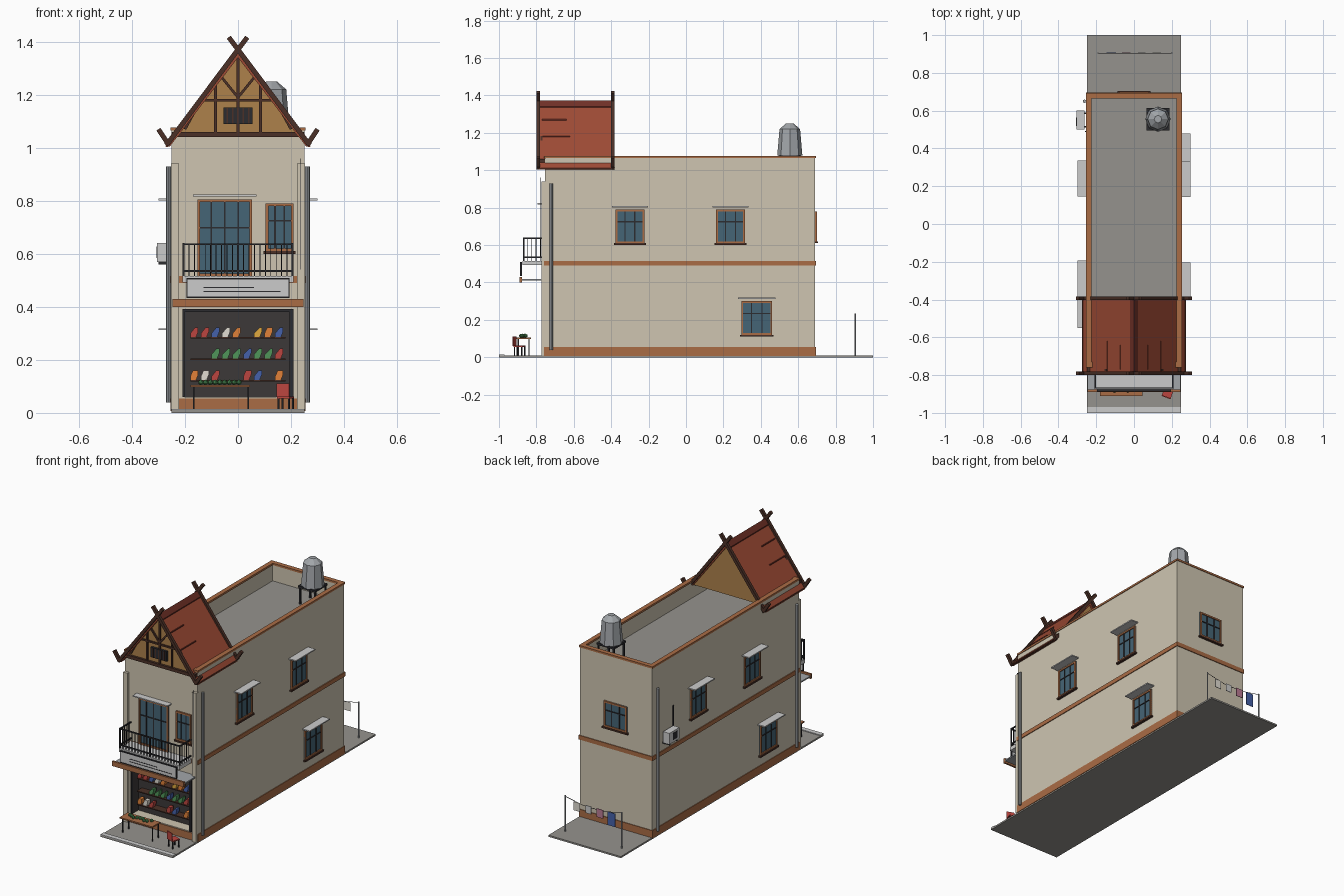
import bpy, bmesh, math, random
from mathutils import Vector, Matrix

if "Cube" in bpy.data.objects:
    bpy.data.objects.remove(bpy.data.objects["Cube"])
random.seed(4)

def mat(name, r, g, b):
    m = bpy.data.materials.new(name)
    m.diffuse_color = (r, g, b, 1)
    m.use_nodes = True
    m.node_tree.nodes["Principled BSDF"].inputs["Base Color"].default_value = m.diffuse_color
    return m

CREAM = mat("cream_plaster", .62, .56, .44)
TERRA = mat("terracotta", .40, .15, .06)
ROOF = mat("roof_red", .34, .07, .035)
RUST = mat("dark_red", .16, .03, .02)
WOOD = mat("dark_wood", .07, .03, .02)
PANEL = mat("gable_wood", .42, .22, .07)
GLASS = mat("glass", .06, .13, .18)
DARK = mat("dark_metal", .025, .025, .03)
INSIDE = mat("shop_inside", .045, .04, .04)
GREY = mat("concrete", .30, .29, .27)
LIGHT = mat("light_grey", .55, .55, .53)
STEEL = mat("steel", .36, .38, .40)
GOODS = [mat("goods_" + n, *c) for n, c in dict(white=(.75, .72, .65), blue=(.06, .12, .4),
         green=(.08, .3, .1), yellow=(.75, .4, .05), red=(.5, .06, .05), orange=(.75, .22, .04)).items()]

def finish(name, bm, m):
    bmesh.ops.recalc_face_normals(bm, faces=bm.faces)
    me = bpy.data.meshes.new(name)
    bm.to_mesh(me)
    bm.free()
    ob = bpy.data.objects.new(name, me)
    bpy.context.collection.objects.link(ob)
    if m:
        me.materials.append(m)
    return ob

def boxes(name, m, *items):
    """Axis boxes (x0, x1, y0, y1, z0, z1) in one object."""
    bm = bmesh.new()
    for x0, x1, y0, y1, z0, z1 in items:
        M = Matrix.Translation(((x0+x1)/2, (y0+y1)/2, (z0+z1)/2)) @ Matrix.Diagonal((abs(x1-x0), abs(y1-y0), abs(z1-z0), 1))
        bmesh.ops.create_cube(bm, size=1, matrix=M)
    return finish(name, bm, m)

def beams(name, m, r, segs, sides=4):
    """Straight bars between point pairs."""
    bm = bmesh.new()
    for a, b in segs:
        a, b = Vector(a), Vector(b)
        rot = (b-a).to_track_quat('Z', 'Y').to_matrix().to_4x4()
        M = Matrix.Translation((a+b)/2) @ rot @ Matrix.Rotation(math.pi/4, 4, 'Z')
        bmesh.ops.create_cone(bm, cap_ends=True, segments=sides, radius1=r, radius2=r, depth=(b-a).length, matrix=M)
    return finish(name, bm, m)

def prism(name, m, pts, y0, y1):
    """xz profile extruded along y."""
    bm = bmesh.new()
    f = bm.faces.new([bm.verts.new((x, y0, z)) for x, z in pts])
    ext = bmesh.ops.extrude_face_region(bm, geom=[f])
    bmesh.ops.translate(bm, vec=(0, y1-y0, 0), verts=[v for v in ext["geom"] if isinstance(v, bmesh.types.BMVert)])
    return finish(name, bm, m)

def on_wall(side, u0, u1, z0, z1, d0, d1):
    """Box on a wall: u along the wall, d outward."""
    if side in "FB":
        s, base = (-1, -.755) if side == "F" else (1, .69)
        return (u0, u1, base+s*d0, base+s*d1, z0, z1)
    s = 1 if side == "R" else -1
    return (s*(.25+d0), s*(.25+d1), u0, u1, z0, z1)

def window(name, side, u, z0, z1, w, panes=2, canopy=.05, sill=True):
    a, b, t = u-w/2, u+w/2, .01
    W = lambda *p: on_wall(side, *p)
    boxes(name+"_glass", GLASS, W(a, b, z0, z1, -.002, .004))
    boxes(name+"_frame", TERRA, W(a, a+t, z0, z1, 0, .01), W(b-t, b, z0, z1, 0, .01),
          W(a, b, z1-t, z1, 0, .01), W(a, b, z0, z0+t, 0, .01))
    bars = [W(a+w*i/panes-.003, a+w*i/panes+.003, z0+t, z1-t, 0, .008) for i in range(1, panes)]
    bars.append(W(a+t, b-t, z0+(z1-z0)*.62, z0+(z1-z0)*.62+.006, 0, .008))
    boxes(name+"_bars", DARK, *bars)
    if sill:
        boxes(name+"_sill", WOOD, W(a-.008, b+.008, z0-.01, z0, 0, .015))
    if canopy:
        boxes(name+"_canopy", LIGHT, W(a-.018, b+.018, z1+.012, z1+.019, 0, canopy))

# ground slab and kerb
boxes("ground_slab", GREY, (-.25, .25, -1, 1, 0, .01))
boxes("kerb", LIGHT, (-.25, .25, -1, -.97, .005, .015))

# body with roof and shop recesses
body = boxes("body", CREAM, (-.25, .25, -.755, .69, .005, 1.068))
cutter = boxes("recess_cutter", None, (-.23, .23, -.735, .67, .96, 1.2), (-.21, .21, -.9, -.68, .06, .39))
cutter.hide_render = True
mod = body.modifiers.new("recess", 'BOOLEAN')
mod.object, mod.operation, mod.solver = cutter, 'DIFFERENCE', 'EXACT'
bpy.context.view_layer.objects.active = body
bpy.ops.object.modifier_apply(modifier=mod.name)
bpy.data.objects.remove(cutter)
boxes("roof_deck", GREY, (-.23, .23, -.735, .67, .955, .964))
def ring(name, z0, z1, out, inn):
    boxes(name, TERRA, (-.25-out, -.25+inn, -.755-out, .69+out, z0, z1), (.25-inn, .25+out, -.755-out, .69+out, z0, z1),
          (-.25, .25, -.755-out, -.755+inn, z0, z1), (-.25, .25, .69-inn, .69+out, z0, z1))
ring("parapet_cap", 1.065, 1.077, .004, .025)
ring("floor_band", .49, .516, .005, .01)
ring("base_band", .008, .055, .004, .01)
for s in (-1, 1):
    boxes("front_pilaster", CREAM, (s*.222, s*.252, -.772, -.75, .01, .94))
pipes = [(.262, -.72), (-.262, -.72), (-.262, .65)]
beams("drain_pipes", STEEL, .009, [((x, y, .04), (x, y, .93)) for x, y in pipes], 8)
beams("front_cable", DARK, .002, [((.235, -.776, .54), (.235, -.776, .96))])

# windows and balcony door
for s, upper, lower in (("R", (-.30, .238), .378), ("L", (-.29, .24), -.45)):
    for u in upper:
        window("upper_window", s, u, .61, .79, .155, 3)
    window("lower_window", s, lower, .12, .30, .165, 3)
window("back_window", "B", 0, .62, .78, .16, 3, canopy=0)
window("balcony_door", "F", -.05, .516, .805, .205, 4, canopy=.04, sill=False)
window("front_window", "F", .157, .61, .79, .105, 3, canopy=0)

# shop interior, shelves and goods
boxes("shop_lining", INSIDE, (-.21, .21, -.69, -.681, .06, .39), (-.21, -.204, -.75, -.68, .06, .39),
      (.204, .21, -.75, -.68, .06, .39), (-.21, .21, -.75, -.68, .383, .39))
boxes("shutter_frame", DARK, (-.21, .21, -.762, -.745, .38, .392), (-.21, -.202, -.762, -.745, .06, .39),
      (.195, .21, -.762, -.745, .06, .39))
boxes("shelves", WOOD, *[(-.18, .18, -.74, -.685, z, z+.006) for z in (.118, .2, .28)])
for z in (.124, .206, .286):
    for i in range(9):
        if random.random() < .8:
            x, k = -.18+i*.04, random.choice((.0, .008, .012))
            prism("goods", random.choice(GOODS), [(x, z), (x+.022, z), (x+.03, z+.02), (x+.03, z+.036),
                  (x+.01+k, z+.036), (x, z+.014)], -.735, -.705)

# shop awning, fascia and sign board
boxes("awning", STEEL, (-.245, .245, -.88, -.755, .411, .419))
boxes("awning_fascia", TERRA, (-.247, .247, -.889, -.877, .40, .43))
boxes("sign_board", LIGHT, (-.19, .19, -.885, -.877, .437, .505))
boxes("sign_trim", DARK, (-.195, .195, -.887, -.876, .503, .508), (-.195, .195, -.887, -.876, .434, .439),
      (-.195, -.19, -.887, -.876, .434, .508), (.19, .195, -.887, -.876, .434, .508),
      (-.13, .06, -.887, -.884, .472, .475), (-.13, .16, -.887, -.884, .456, .459))

# balcony
boxes("balcony_slab", LIGHT, (-.21, .21, -.875, -.755, .492, .516))
rails = []
for z in (.535, .636):
    rails += [((-.206, -.868, z), (.206, -.868, z))]
    rails += [((s*.206, -.868, z), (s*.206, -.76, z)) for s in (-1, 1)]
rails += [((x, y, .516), (x, y, .64)) for x in (-.206, 0, .206) for y in (-.868,)]
beams("balcony_rails", DARK, .005, rails)
bal = [(-.206+.412*i/20, -.868) for i in range(1, 20)] + [(s*.206, -.868+.022*i) for s in (-1, 1) for i in range(1, 5)]
beams("balusters", DARK, .0025, [((x, y, .516), (x, y, .636)) for x, y in bal])

# gabled roof, bargeboards and gable timbers
prism("gable_roof", ROOF, [(-.275, 1.005), (0, 1.365), (.275, 1.005), (.257, 1.005), (0, 1.34), (-.257, 1.005)], -.785, -.395)
prism("ridge_cap", RUST, [(-.022, 1.342), (0, 1.373), (.022, 1.342), (.022, 1.336), (0, 1.36), (-.022, 1.336)], -.79, -.39)
beams("roof_streaks", RUST, .004, [((s*(1.365-z)*.764, -.77, z), (s*(1.365-z)*.764, e, z))
      for s in (-1, 1) for z, e in ((1.27, -.64), (1.18, -.62))])
beams("eave_boards", WOOD, .006, [((s*.268, -.785, 1.008), (s*.268, -.395, 1.008)) for s in (-1, 1)])
for y, name in ((-.79, "front"), (-.392, "back")):
    beams(name+"_bargeboards", WOOD, .013, [p for s in (-1, 1) for p in (
        ((s*.27, y, 1.01), (-s*.035, y, 1.417)), ((s*.262, y, 1.012), (s*.30, y, 1.07)))])
for y0, y1, name in ((-.768, -.745, "front_gable"), (-.425, -.405, "back_gable")):
    prism(name, PANEL, [(-.235, 1.04), (.235, 1.04), (0, 1.345)], y0, y1)
T = -.772
beams("gable_timbers", WOOD, .007, [((0, T, 1.06), (0, T, 1.35)), ((-.135, T, 1.18), (.135, T, 1.18))]
      + [p for s in (-1, 1) for p in (((s*.085, T, 1.06), (s*.085, T, 1.24)), ((0, T, 1.19), (s*.065, T, 1.27)),
                                      ((s*.14, T, 1.18), (s*.2, T, 1.07)))])
boxes("gable_beam", WOOD, (-.25, .25, -.782, -.755, 1.04, 1.06))
boxes("gable_vent", DARK, (-.055, .055, -.782, -.765, 1.09, 1.152))
boxes("vent_slats", WOOD, *[(x-.003, x+.003, -.785, -.78, 1.092, 1.15) for x in (-.04, -.02, 0, .02, .04)])

# water tank on stand
bm = bmesh.new()
for z, d, r1, r2 in ((1.15, .14, .067, .055), (1.235, .03, .055, .02)):
    bmesh.ops.create_cone(bm, cap_ends=True, segments=8, radius1=r1, radius2=r2, depth=d,
                          matrix=Matrix.Translation((.127, .555, z)))
finish("water_tank", bm, STEEL)
boxes("tank_stand", DARK, (.067, .187, .495, .615, 1.068, 1.08),
      *[(x, x+.01, y, y+.01, .96, 1.07) for x in (.07, .174) for y in (.5, .602)])

# air conditioner on left wall
boxes("air_conditioner", LIGHT, (-.305, -.262, .5, .6, .57, .64))
boxes("air_conditioner_grille", DARK, (-.307, -.304, .52, .565, .585, .628))
boxes("air_conditioner_bracket", DARK, (-.3, -.25, .51, .518, .56, .57), (-.3, -.25, .582, .59, .56, .57))
beams("air_conditioner_pipe", DARK, .004, [((-.256, .49, .62), (-.256, .49, .76))])

# street table, produce and chair
boxes("table_top", TERRA, (-.18, .045, -.91, -.83, .098, .106))
boxes("table_legs", DARK, *[(x, x+.006, y, y+.006, .01, .1) for x in (-.17, .035) for y in (-.9, -.842)])
bm = bmesh.new()
for i in range(9):
    bmesh.ops.create_icosphere(bm, subdivisions=1, radius=.011, matrix=Matrix.Translation(
        (-.14+i*.018, random.uniform(-.89, -.85), .115)))
finish("produce", bm, GOODS[2])
chair = [boxes("chair_seat", GOODS[4], (-.025, .025, -.025, .025, .055, .062), (-.025, .025, -.031, -.025, .06, .11)),
         boxes("chair_legs", DARK, *[(x, x+.006, y, y+.006, .01, .056) for x in (-.024, .018) for y in (-.024, .018)])]
for ob in chair:
    ob.location, ob.rotation_euler = (.18, -.89, 0), (0, 0, -.35)

# clothes line at the back
P = [(.2, .23), (.07, .205), (-.06, .205), (-.19, .23)]
beams("line_posts", STEEL, .004, [((x, .905, .01), (x, .905, .235)) for x in (.2, -.19)], 6)
beams("clothes_line", DARK, .0015, [((a, .905, c), (b, .905, d)) for (a, c), (b, d) in zip(P, P[1:])])
PINK = mat("pink_cloth", .5, .2, .3)
for x, w, h, m in ((.12, .045, .05, GOODS[0]), (.04, .04, .045, LIGHT), (-.04, .045, .05, PINK), (-.12, .05, .08, GOODS[1])):
    boxes("laundry", m, (x-w/2, x+w/2, .904, .907, .21-h, .213))
